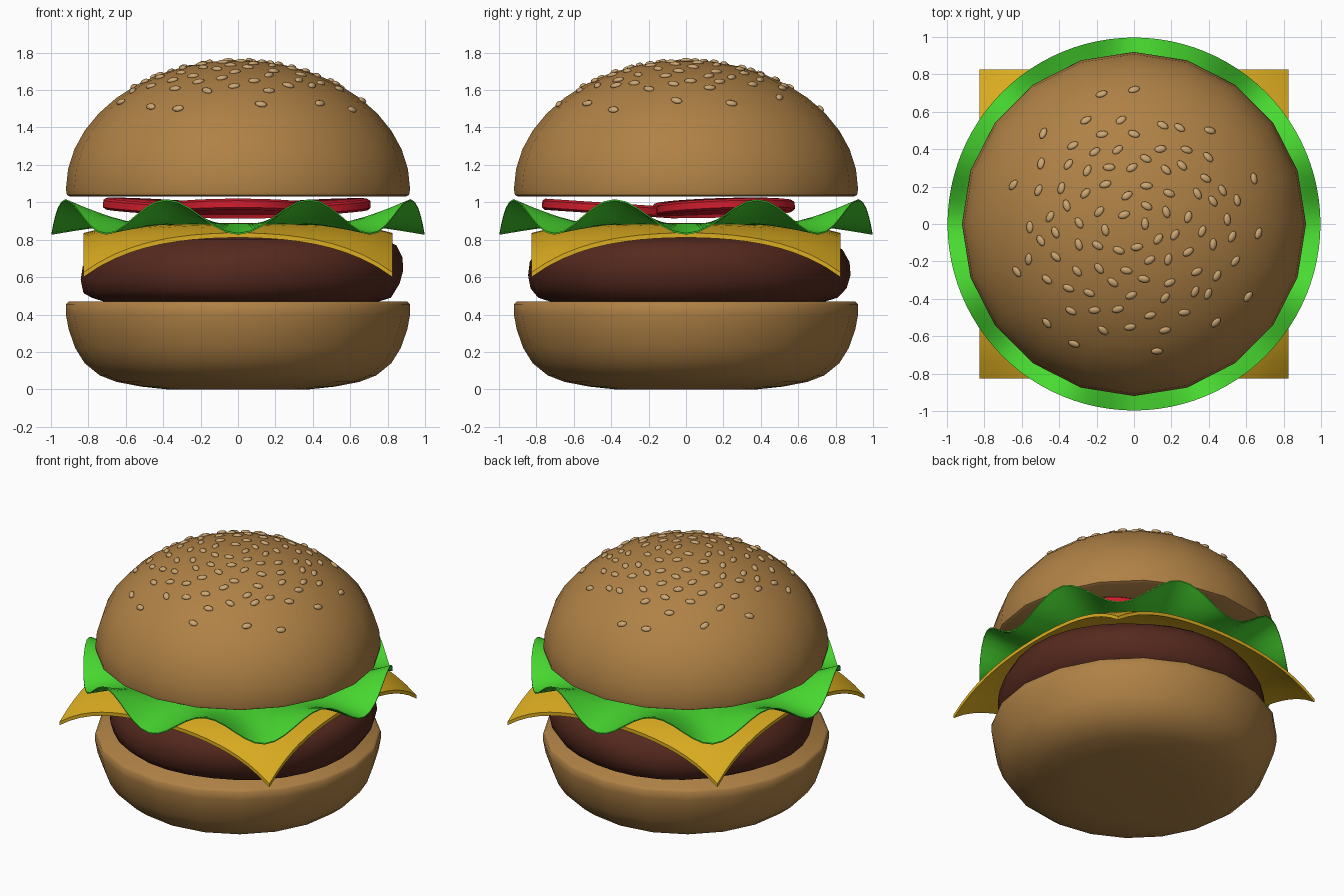
import bpy, bmesh, math, random
from math import sin, cos, pi, radians
from mathutils import Vector, Matrix

if "Cube" in bpy.data.objects:
    bpy.data.objects.remove(bpy.data.objects["Cube"])

random.seed(4)


def material(name, rgb):
    m = bpy.data.materials.new(name)
    m.diffuse_color = (*rgb, 1)
    m.use_nodes = True
    m.node_tree.nodes["Principled BSDF"].inputs["Base Color"].default_value = m.diffuse_color
    return m


BUN = material("bun", (0.43, 0.22, 0.06))
SEED = material("seed", (0.60, 0.38, 0.17))
MEAT = material("meat", (0.09, 0.022, 0.013))
CHEESE = material("cheese", (0.72, 0.42, 0.015))
GREEN = material("lettuce", (0.065, 0.70, 0.03))
RED = material("tomato", (0.62, 0.012, 0.025))


def finish(bm, name, mat, angle=50, normals=True):
    if normals:
        bmesh.ops.recalc_face_normals(bm, faces=bm.faces)
    me = bpy.data.meshes.new(name)
    bm.to_mesh(me)
    bm.free()
    me.materials.append(mat)
    ob = bpy.data.objects.new(name, me)
    bpy.context.collection.objects.link(ob)
    bpy.ops.object.select_all(action='DESELECT')
    ob.select_set(True)
    bpy.context.view_layer.objects.active = ob
    bpy.ops.object.shade_smooth_by_angle(angle=radians(angle))
    return ob


def lathe(profile, sides):
    """Closed solid of revolution from (radius, z) points, bottom to top."""
    bm = bmesh.new()
    rings = [[bm.verts.new((r * cos(2 * pi * i / sides), r * sin(2 * pi * i / sides), z))
              for i in range(sides)] for r, z in profile]
    for a, b in zip(rings, rings[1:]):
        for i in range(sides):
            j = (i + 1) % sides
            bm.faces.new((a[i], a[j], b[j], b[i]))
    bm.faces.new(rings[0][::-1])
    bm.faces.new(rings[-1])
    return bm


# Bottom bun
finish(lathe([(0.38, 0.0), (0.52, 0.015), (0.65, 0.04), (0.74, 0.075), (0.82, 0.14),
              (0.87, 0.22), (0.905, 0.32), (0.92, 0.40), (0.92, 0.455), (0.905, 0.47)], 20),
       "bottom_bun", BUN)

# Top bun: flat underside, elliptical dome
DOME_Z, DOME_R, DOME_H = 1.07, 0.92, 0.69
dome = [(DOME_R * cos(a), DOME_Z + DOME_H * sin(a))
        for a in [radians(d) for d in (0, 9, 18, 27, 36, 45, 54, 63, 72, 81, 88)]]
finish(lathe([(0.895, 1.03), (0.915, 1.04)] + dome, 20), "top_bun", BUN)

# Patty: slightly lopsided
bm = lathe([(0.72, 0.465), (0.80, 0.49), (0.845, 0.54), (0.862, 0.61), (0.855, 0.68),
            (0.82, 0.745), (0.75, 0.80), (0.60, 0.83), (0.30, 0.85)], 32)
for v in bm.verts:
    a = math.atan2(v.co.y, v.co.x)
    k = 1 + 0.03 * cos(a) + 0.015 * sin(a) + 0.008 * sin(5 * a + 9 * v.co.z)
    v.co.x *= k
    v.co.y *= k
    if 0.5 < v.co.z < 0.78:
        v.co.z += 0.025 * cos(a)
finish(bm, "patty", MEAT)

# Cheese: square sheet drooping at the corners
bm = bmesh.new()
bmesh.ops.create_grid(bm, x_segments=20, y_segments=20, size=0.825)
for v in bm.verts:
    v.co.z = 0.89 - 0.13 * v.co.xy.length ** 4.6
low = bmesh.ops.extrude_face_region(bm, geom=bm.faces[:])["geom"]
for v in low:
    if isinstance(v, bmesh.types.BMVert):
        v.co.z -= 0.025
finish(bm, "cheese", CHEESE, 40)

# Lettuce: wavy ring with eight ruffles, lowest at the front
bm = bmesh.new()
N, R0 = 96, 0.5


def leaf(i, r):
    a = 2 * pi * i / N
    t = max(0.0, (r - 0.6) / 0.4) ** 1.3
    return (r * sin(a), -r * cos(a), 0.888 + t * (0.038 - 0.092 * cos(8 * a)))


rows = [[bm.verts.new(leaf(i, R0 + (0.997 - R0) * k / 8)) for i in range(N)] for k in range(9)]
for a, b in zip(rows, rows[1:]):
    for i in range(N):
        j = (i + 1) % N
        bm.faces.new((a[i], b[i], b[j], a[j]))
low = bmesh.ops.extrude_face_region(bm, geom=bm.faces[:])["geom"]
for v in low:
    if isinstance(v, bmesh.types.BMVert):
        v.co.z -= 0.008
finish(bm, "lettuce", GREEN, 60)

# Tomato slices: three discs tilted up towards the outside
for n, deg in enumerate((-90, 32, 152)):
    bm = lathe([(0.355, -0.03), (0.37, -0.018), (0.37, 0.018), (0.355, 0.03)], 32)
    bm.transform(Matrix.Rotation(radians(deg), 4, 'Z')
                 @ Matrix.Translation((0.40, 0, 0.966 + 0.003 * n))
                 @ Matrix.Rotation(radians(-3.8), 4, 'Y'))
    finish(bm, f"tomato_slice_{n + 1}", RED)

# Sesame seeds: scattered over the dome, lying along its rings
spots = [(0.60 * math.sqrt((i + 0.7) / 84), i * 2.39996) for i in range(84)]
spots += [(random.uniform(0.66, 0.71), 2 * pi * i / 13 + random.uniform(-0.15, 0.15))
          for i in range(13)]
bm = bmesh.new()
for r, a in spots:
    r += random.uniform(-0.02, 0.02)
    a += random.uniform(-0.05, 0.05)
    x, y = r * cos(a), r * sin(a)
    h = DOME_H * math.sqrt(1 - (r / DOME_R) ** 2)
    normal = Vector((x / DOME_R ** 2, y / DOME_R ** 2, h / DOME_H ** 2)).normalized()
    along = Matrix.Rotation(random.uniform(-0.6, 0.6), 3, normal) @ Vector((-sin(a), cos(a), 0))
    side = normal.cross(along)
    turn = Matrix((along, side, normal)).transposed().to_4x4()
    place = Matrix.Translation((x, y, DOME_Z + h)) @ turn @ Matrix.Diagonal((0.033, 0.02, 0.013, 1))
    bmesh.ops.create_uvsphere(bm, u_segments=10, v_segments=6, radius=1, matrix=place)
finish(bm, "sesame_seeds", SEED, 80)
